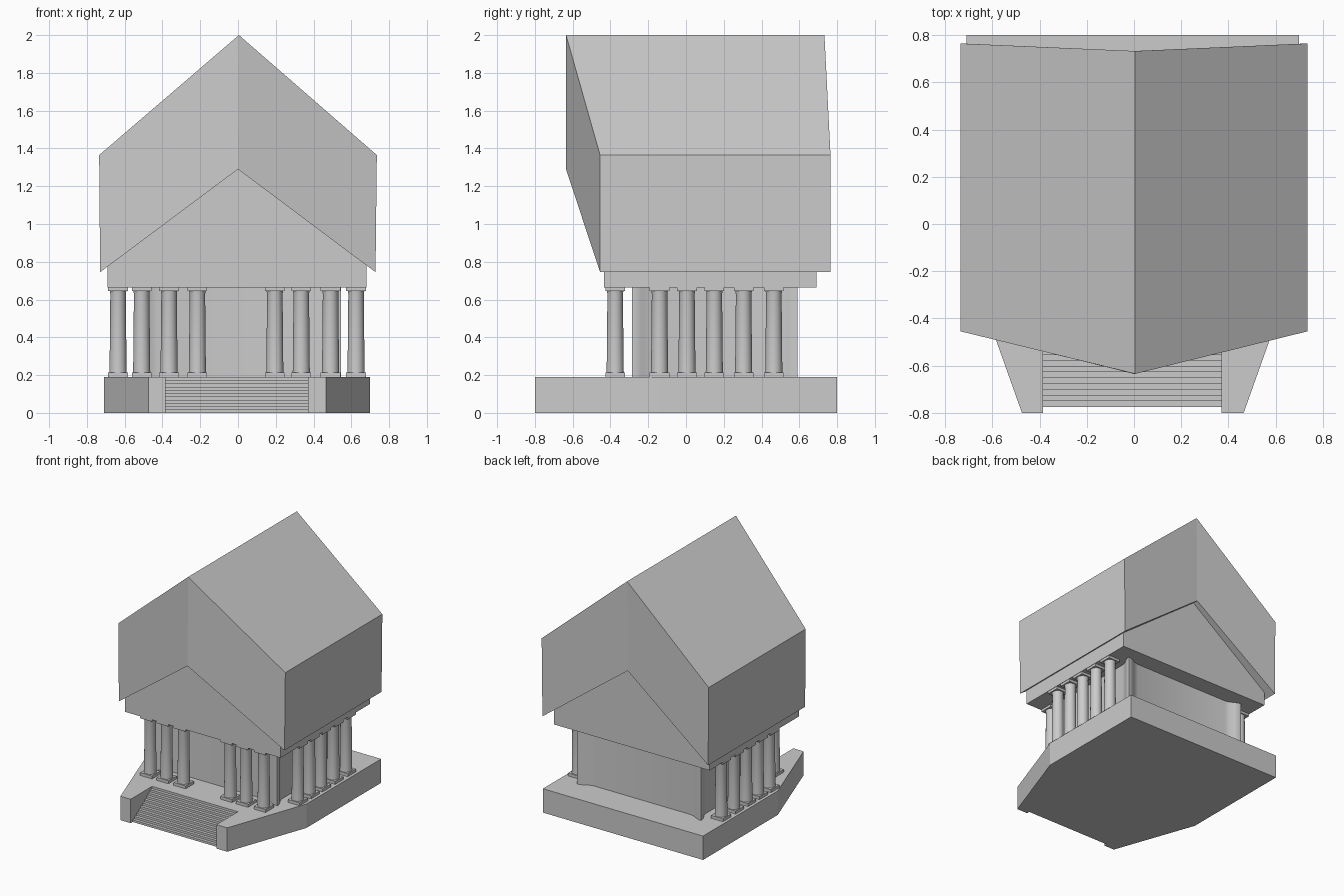
import bpy, bmesh, math

if "Cube" in bpy.data.objects:
    bpy.data.objects.remove(bpy.data.objects["Cube"])


def make_object(name, bm, smooth=False):
    bmesh.ops.recalc_face_normals(bm, faces=bm.faces)
    mesh = bpy.data.meshes.new(name)
    bm.to_mesh(mesh)
    bm.free()
    ob = bpy.data.objects.new(name, mesh)
    bpy.context.collection.objects.link(ob)
    if smooth:
        bpy.ops.object.select_all(action='DESELECT')
        ob.select_set(True)
        bpy.context.view_layer.objects.active = ob
        bpy.ops.object.shade_smooth_by_angle(angle=math.radians(40))
    return ob


def loft(name, rings, smooth=False):
    """Join equal-length closed rings and cap both ends."""
    bm = bmesh.new()
    vs = [[bm.verts.new(p) for p in ring] for ring in rings]
    n = len(vs[0])
    for a, b in zip(vs, vs[1:]):
        for i in range(n):
            j = (i + 1) % n
            bm.faces.new((a[i], a[j], b[j], b[i]))
    bm.faces.new(vs[0])
    bm.faces.new(vs[-1])
    return make_object(name, bm, smooth)


def prism(name, outline, z0, z1, smooth=False):
    return loft(name, [[(x, y, z) for x, y in outline] for z in (z0, z1)], smooth)


def box(name, x0, x1, y0, y1, z0, z1):
    return prism(name, [(x0, y0), (x1, y0), (x1, y1), (x0, y1)], z0, z1)


# Platform with tapered front and a notch for the stairs
FLOOR, STAIR_BACK, STAIR_FRONT = 0.19, -0.53, -0.775
prism("platform", [(-0.71, 0.80), (-0.71, -0.14), (-0.475, -0.80), (-0.385, -0.80),
                   (-0.385, STAIR_BACK), (0.37, STAIR_BACK), (0.37, -0.80),
                   (0.465, -0.80), (0.70, -0.14), (0.70, 0.80)], 0, FLOOR)

# Stairs as one stepped profile
STEPS = 10
tread = (STAIR_BACK - STAIR_FRONT) / STEPS
rise = FLOOR / (STEPS + 1)
profile = [(STAIR_BACK, 0), (STAIR_FRONT, 0)]
for i in range(STEPS):
    y = STAIR_FRONT + i * tread
    profile += [(y, (i + 1) * rise), (y + tread, (i + 1) * rise)]
del profile[2 + 2 * STEPS:]
loft("stairs", [[(x, y, z) for y, z in profile] for x in (-0.385, 0.37)])

# Inner hall with corners that flare out in a soft cove
W, Y0, Y1 = 0.545, -0.285, 0.59
cove = [(0, 0), (0.02, 0), (0.05, 0.012), (0.085, 0.032), (0.12, 0.04)]  # along, inset
corners = [((W, Y0), (0, 1), (-1, 0)), ((W, Y1), (-1, 0), (0, -1)),
           ((-W, Y1), (0, -1), (1, 0)), ((-W, Y0), (1, 0), (0, 1))]
hall = []
for (cx, cy), along, before in corners:
    for a, d in reversed(cove[1:]):      # arriving side
        hall.append((cx + before[0] * a + along[0] * d, cy + before[1] * a + along[1] * d))
    for a, d in cove:                    # leaving side
        hall.append((cx + along[0] * a + before[0] * d, cy + along[1] * a + before[1] * d))
prism("inner_hall", hall, FLOOR, 0.67, smooth=True)


# Columns with plinth and cap
def column(x, y):
    rings = []
    for z, r in ((0.20, 0.047), (0.225, 0.045), (0.63, 0.041), (0.65, 0.045)):
        rings.append([(x + r * math.cos(t * math.tau / 24),
                       y + r * math.sin(t * math.tau / 24), z) for t in range(24)])
    loft("column_shaft", rings, smooth=True)
    h = 0.052
    box("column_plinth", x - h, x + h, y - h, y + h, FLOOR, 0.213)
    box("column_cap", x - h, x + h, y - h, y + h, 0.645, 0.668)


for x in (-0.51, -0.365, -0.215, 0.195, 0.335, 0.49):
    column(x, -0.375)
for x in (-0.635, 0.625):
    for y in (-0.14, 0.005, 0.15, 0.305, 0.465):
        column(x, y)

# Beam and gable body under the roof
gable = [(-0.69, 0.665), (0.68, 0.665), (0.68, 0.80), (0, 1.31), (-0.69, 0.80)]
loft("gable_body", [[(x, y, z) for x, z in gable] for y in (-0.435, 0.69)])

# Thick roof, pointed outward at the front and drawn in at the back ridge
section = [(-0.73, 0.745), (-0.735, 1.365), (0.005, 2.0), (0.735, 1.365),
           (0.728, 0.745), (0.0, 1.29)]
front_y = [-0.455, -0.455, -0.635, -0.455, -0.455, -0.635]
back_y = [0.765, 0.765, 0.733, 0.765, 0.765, 0.733]
bm = bmesh.new()
f, b = [[bm.verts.new((x, y, z)) for (x, z), y in zip(section, ys)]
        for ys in (front_y, back_y)]
for i in range(6):
    j = (i + 1) % 6
    bm.faces.new((f[i], f[j], b[j], b[i]))
for end in (f, b):
    bm.faces.new((end[0], end[1], end[2], end[5]))
    bm.faces.new((end[5], end[2], end[3], end[4]))
make_object("roof", bm)
